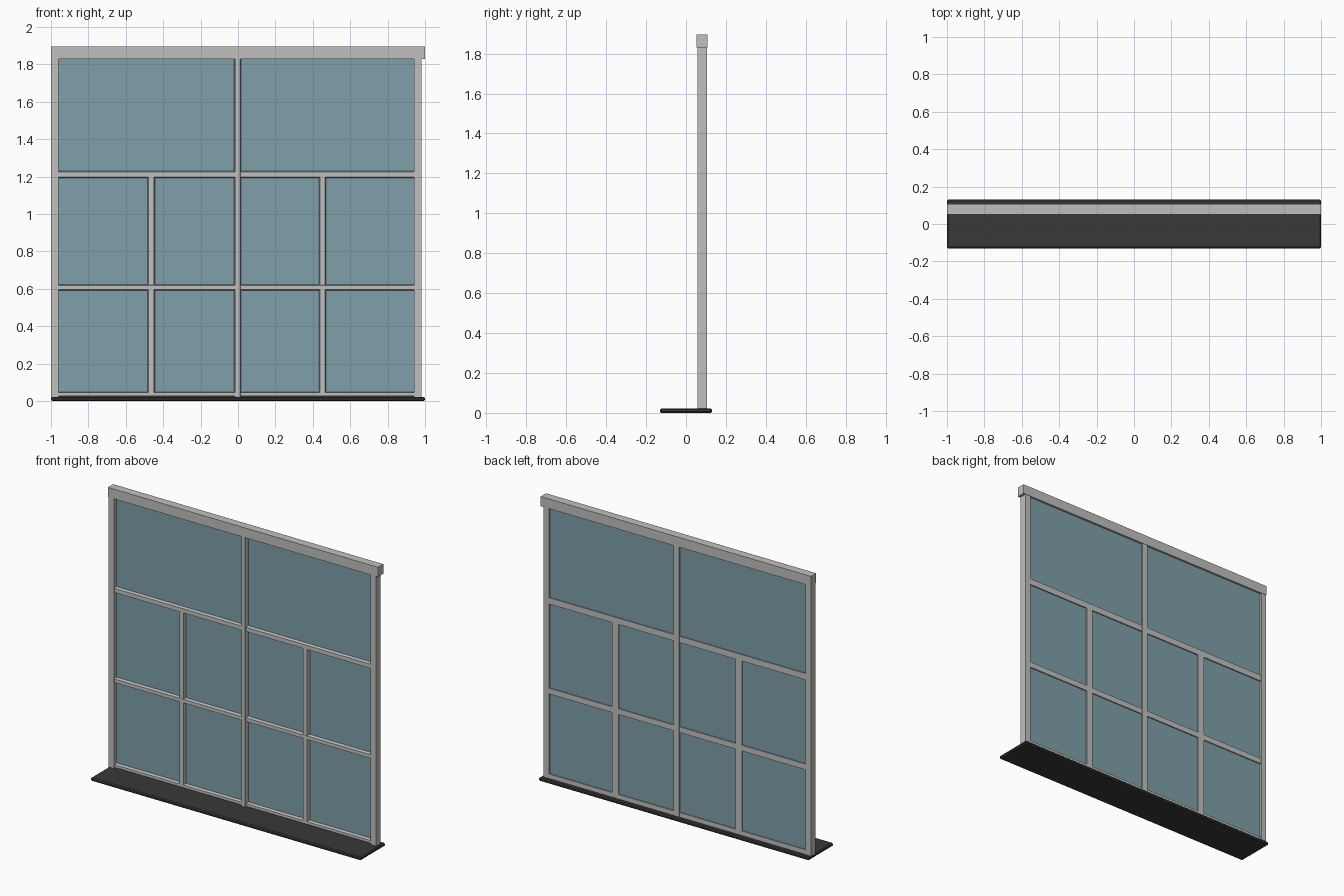
import bpy
import bmesh

cube = bpy.data.objects.get("Cube")
if cube:
    bpy.data.objects.remove(cube, do_unlink=True)


def material(name, rgb):
    m = bpy.data.materials.new(name)
    m.use_nodes = True
    col = (*rgb, 1)
    m.diffuse_color = col
    m.node_tree.nodes["Principled BSDF"].inputs["Base Color"].default_value = col
    return m


FRAME = material("pale grey frame", (0.53, 0.53, 0.52))
GLASS = material("blue grey glass", (0.21, 0.35, 0.40))
SILL = material("charcoal sill", (0.04, 0.04, 0.04))


def box(name, x, y, z, mat, taper=None, slope=0.0):
    """Box from (low, high) ranges; the front face narrows along the taper axis."""
    bm = bmesh.new()
    bmesh.ops.create_cube(bm, size=1)
    for v in bm.verts:
        front = v.co.y < 0
        for i, (lo, hi) in enumerate((x, y, z)):
            side = 1 if v.co[i] > 0 else -1
            v.co[i] = hi if side > 0 else lo
            if front and taper == i:
                v.co[i] -= side * slope
    mesh = bpy.data.meshes.new(name)
    bm.to_mesh(mesh)
    bm.free()
    mesh.materials.append(mat)
    ob = bpy.data.objects.new(name, mesh)
    bpy.context.collection.objects.link(ob)
    return ob


# Sill with softened edges
sill = box("sill", (-1, 1), (-0.13, 0.13), (0, 0.022), SILL)
bevel = sill.modifiers.new("edge", "BEVEL")
bevel.width = 0.006
bevel.segments = 1

# Head rail and side posts
DEPTH = (0.058, 0.106)
box("head_rail", (-1, 1), (0.052, 0.108), (1.83, 1.895), FRAME)
box("right_post", (-1, -0.96), DEPTH, (0.02, 1.84), FRAME)
box("left_post", (0.94, 0.982), DEPTH, (0.02, 1.84), FRAME)

# Glass sheet
box("glass", (-0.97, 0.95), (0.086, 0.094), (0.03, 1.84), GLASS)

# Full-height centre mullion
box("centre_mullion", (-0.024, 0.02), DEPTH, (0.02, 1.84), FRAME, 0, 0.008)

# Horizontal bars either side of the mullion
BAR = (0.064, 0.104)
for name, z in (("bottom", (0.02, 0.052)), ("lower", (0.588, 0.626)),
                ("upper", (1.19, 1.232))):
    for side, x in (("right", (-0.965, -0.015)), ("left", (0.012, 0.945))):
        box(f"{side}_{name}_bar", x, BAR, z, FRAME, 2, 0.007)

# Short vertical bars in the two lower rows
for side, c in (("right", -0.464), ("left", 0.452)):
    for row, z in (("lower", (0.045, 0.595)), ("upper", (0.62, 1.197))):
        box(f"{side}_{row}_divider", (c - 0.024, c + 0.024), BAR, z, FRAME, 0, 0.01)
